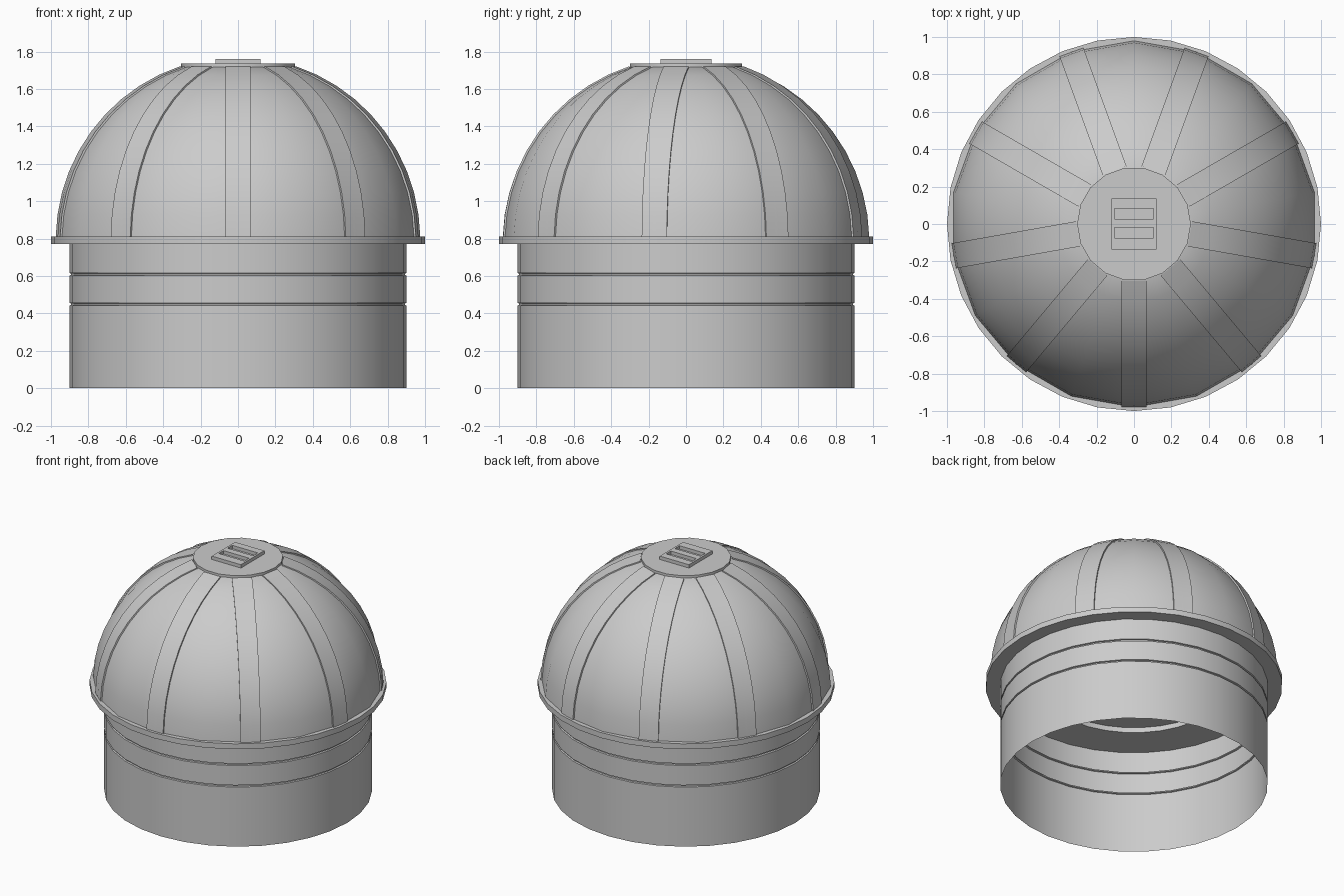
import bpy, bmesh
from math import sin, cos, pi, radians, asin

if "Cube" in bpy.data.objects:
    bpy.data.objects.remove(bpy.data.objects["Cube"])

CENTRE_Z = 0.785   # centre height of the dome sphere
DOME_R = 0.98


def finish(name, bm, angle=30):
    bmesh.ops.recalc_face_normals(bm, faces=bm.faces[:])
    mesh = bpy.data.meshes.new(name)
    bm.to_mesh(mesh)
    bm.free()
    ob = bpy.data.objects.new(name, mesh)
    bpy.context.collection.objects.link(ob)
    bpy.ops.object.select_all(action='DESELECT')
    bpy.context.view_layer.objects.active = ob
    ob.select_set(True)
    bpy.ops.object.shade_smooth_by_angle(angle=radians(angle))
    return ob


def lathe(name, profile, sides, start=0.0, closed=False, caps=False):
    """Spin an (r, z) profile round the z axis."""
    bm = bmesh.new()
    rings = []
    for r, z in profile:
        angles = [radians(start) + 2 * pi * i / sides for i in range(sides)]
        rings.append([bm.verts.new((r * cos(a), r * sin(a), z)) for a in angles])
    pairs = list(zip(rings, rings[1:]))
    if closed:
        pairs.append((rings[-1], rings[0]))
    for low, high in pairs:
        for i in range(sides):
            j = (i + 1) % sides
            bm.faces.new((low[i], low[j], high[j], high[i]))
    if caps:
        bm.faces.new(rings[0])
        bm.faces.new(rings[-1])
    return finish(name, bm)


# Open-ended base wall with two narrow grooves
wall = [(0.902, 0)]
for z in (0.45, 0.61):
    wall += [(0.902, z - 0.008), (0.892, z - 0.005), (0.892, z + 0.003), (0.902, z + 0.006)]
wall.append((0.902, 0.77))
lathe("base_wall", wall, 32)

# Flat collar between base and dome
lathe("collar", [(0.63, 0.77), (1.0, 0.77), (1.0, 0.81), (0.63, 0.81)], 32, closed=True)

# Dome shell, closed underneath
a0, a1, steps = asin(0.023 / DOME_R), radians(72), 10
arc = [a0 + (a1 - a0) * i / steps for i in range(steps + 1)]
lathe("dome", [(DOME_R * cos(a), CENTRE_Z + DOME_R * sin(a)) for a in arc],
      18, start=10, caps=True)

# Nine raised ribs following the dome, open at the back, standing prouder at the top
for k in range(9):
    turn = radians(-90 + 40 * k)
    out, side = (cos(turn), sin(turn)), (-sin(turn), cos(turn))
    bm = bmesh.new()
    sections = []
    for a in arc:
        face_r = 0.978 + 0.006 * (a - a0) / (a1 - a0)
        section = []
        for r, w in ((0.96, -0.068), (face_r, -0.068), (face_r, 0.068), (0.96, 0.068)):
            d = r * cos(a)
            section.append(bm.verts.new((out[0] * d + side[0] * w,
                                         out[1] * d + side[1] * w,
                                         CENTRE_Z + r * sin(a))))
        sections.append(section)
    for s, t in zip(sections, sections[1:]):
        for i in range(3):
            bm.faces.new((s[i], s[i + 1], t[i + 1], t[i]))
    finish(f"rib_{k + 1}", bm)

# Round cap on the crown
lathe("cap", [(0.304, 1.714), (0.304, 1.735)], 18, caps=True)

# Rectangular vent plate with two slots
xs = (-0.12, -0.105, 0.105, 0.12)
ys = (-0.137, -0.075, -0.02, 0.028, 0.083, 0.137)
bm = bmesh.new()
grid = [[bm.verts.new((x, y, 1.734)) for x in xs] for y in ys]
for j in range(5):
    for i in range(3):
        if not (i == 1 and j in (1, 3)):
            bm.faces.new((grid[j][i], grid[j][i + 1], grid[j + 1][i + 1], grid[j + 1][i]))
top = bmesh.ops.extrude_face_region(bm, geom=bm.faces[:])
bmesh.ops.translate(bm, vec=(0, 0, 0.026),
                    verts=[v for v in top["geom"] if isinstance(v, bmesh.types.BMVert)])
finish("vent_plate", bm)
